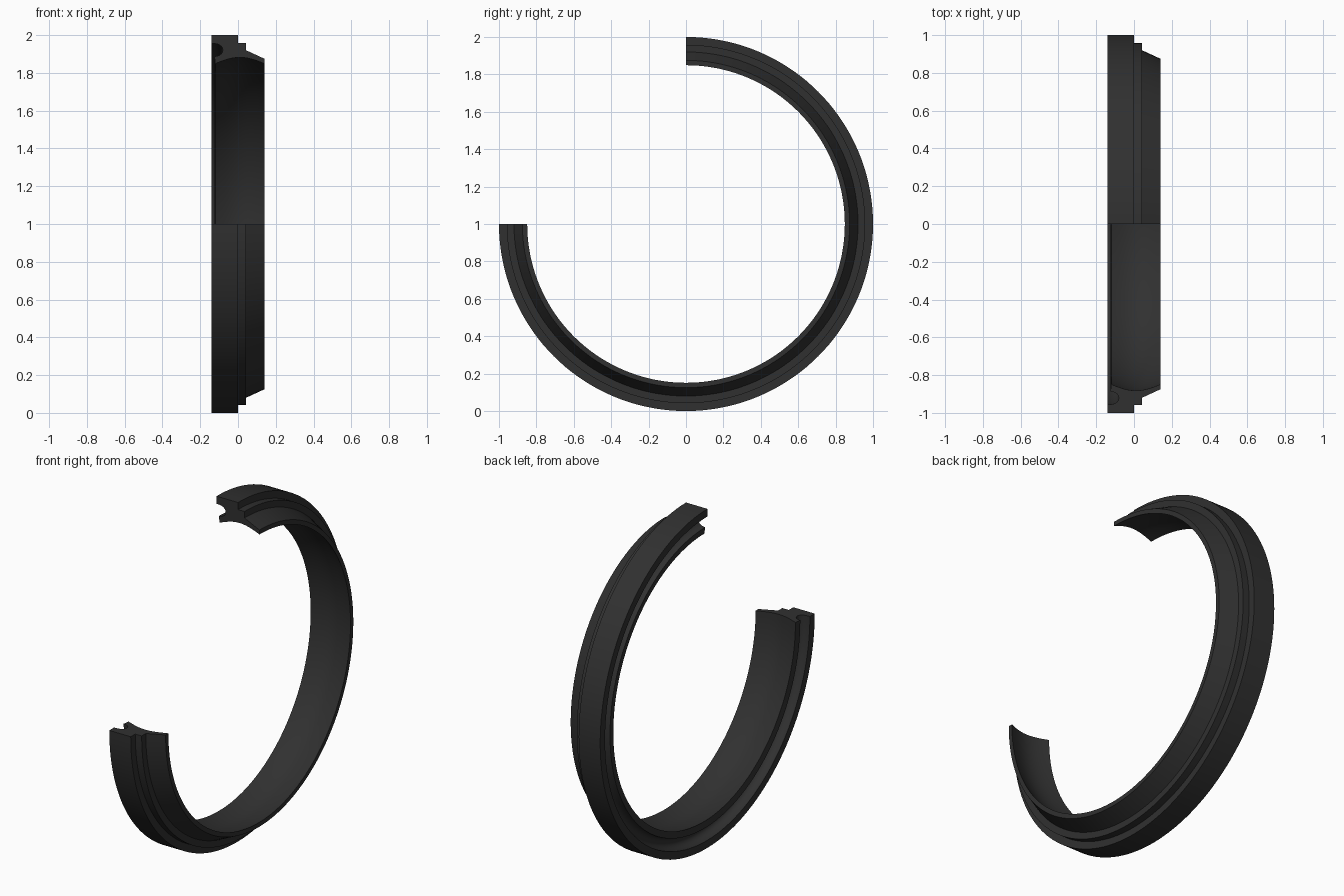
import bpy, bmesh, math
from mathutils import Vector

cube = bpy.data.objects.get("Cube")
if cube:
    bpy.data.objects.remove(cube, do_unlink=True)

# Dark rubber
rubber = bpy.data.materials.new("black_rubber")
rubber.use_nodes = True
colour = (0.03, 0.03, 0.03, 1)
rubber.diffuse_color = colour
bsdf = rubber.node_tree.nodes["Principled BSDF"]
bsdf.inputs["Base Color"].default_value = colour
bsdf.inputs["Roughness"].default_value = 0.6


def hollow(steps=10):
    """Rounded groove between the outer flange and the inner lip."""
    pts = []
    for i in range(steps + 1):
        a = math.pi * (0.5 + i / steps)
        pts.append((-0.125 - 0.045 * math.cos(a), 0.921 - 0.034 * math.sin(a)))
    return pts


def crown(steps=12):
    """Bowed inner face from the lip to the tapered edge."""
    pts = []
    for i in range(steps + 1):
        t = i / steps
        pts.append((-0.12 + 0.26 * t, 0.849 + 0.033 * math.sin(math.pi * t)))
    return pts


# Cross-section as (x, radius)
stepped_outside = [(0.14, 0.875), (0.042, 0.92), (0.042, 0.958),
                   (0.0, 0.958), (0.0, 1.0), (-0.14, 1.0), (-0.14, 0.955)]
groove = [(x, r) for x, r in reversed(hollow())]
if groove[0][1] < groove[-1][1]:
    groove.reverse()
section = crown() + stepped_outside + groove

# Three-quarter sweep around the x axis, closed at both ends
bm = bmesh.new()
verts = [bm.verts.new((x, 0, 1 + r)) for x, r in section]
start_cap = bm.faces.new(verts)
bmesh.ops.spin(bm, geom=[start_cap], cent=Vector((0, 0, 1)), axis=Vector((1, 0, 0)),
               angle=math.radians(-270), steps=108, use_duplicate=False)
# Make sure the starting end stays closed
if not any(len(f.verts) == len(section) and all(abs(v.co.y) < 1e-4 for v in f.verts)
           for f in bm.faces):
    bm.faces.new(verts)
bmesh.ops.recalc_face_normals(bm, faces=bm.faces)

mesh = bpy.data.meshes.new("seal_ring")
bm.to_mesh(mesh)
bm.free()
mesh.materials.append(rubber)
ring = bpy.data.objects.new("seal_ring", mesh)
bpy.context.collection.objects.link(ring)

bpy.ops.object.select_all(action='DESELECT')
ring.select_set(True)
bpy.context.view_layer.objects.active = ring
bpy.ops.object.shade_smooth_by_angle(angle=math.radians(25))
